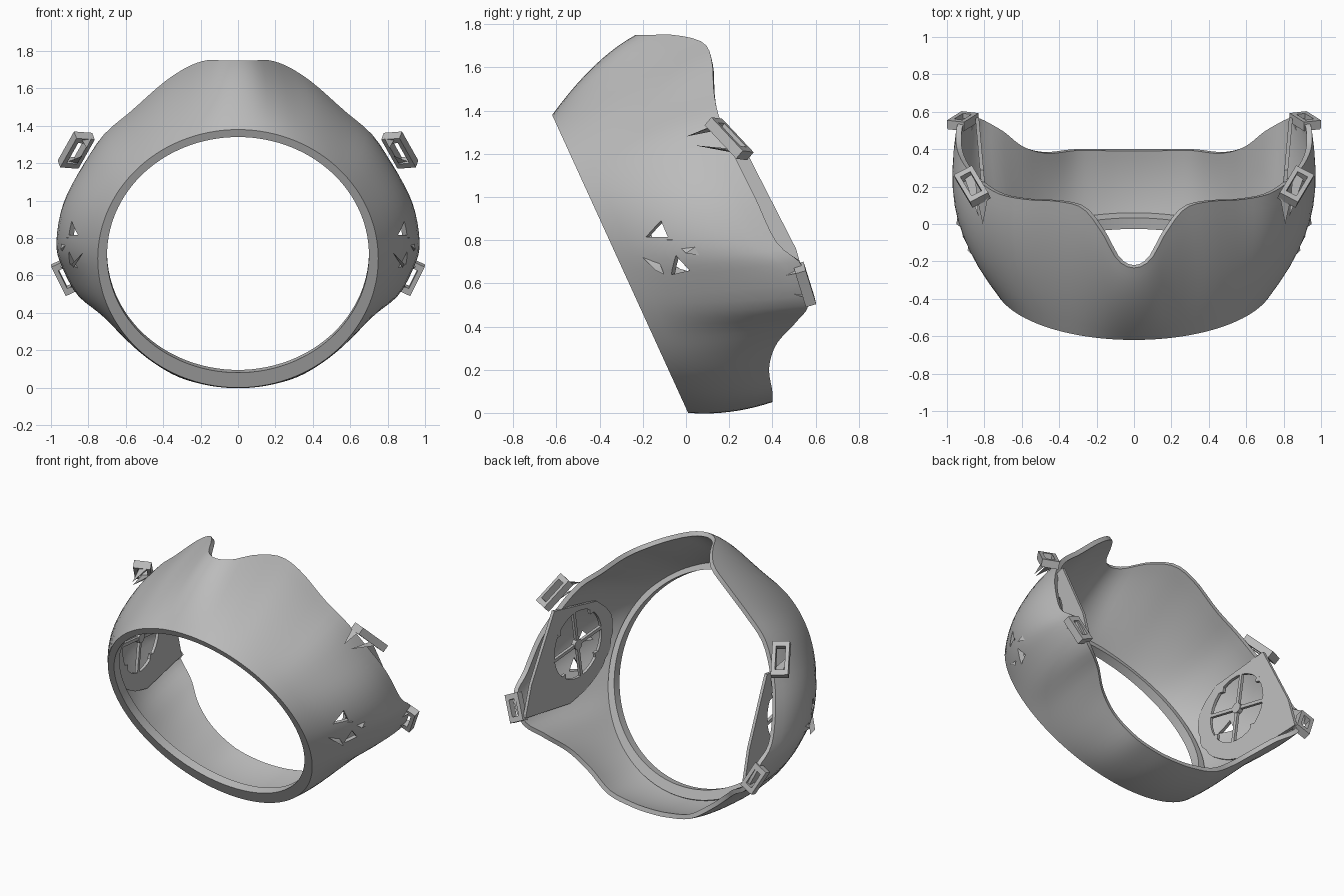
import bpy, bmesh, math
from mathutils import Vector, Matrix

cube = bpy.data.objects.get("Cube")
if cube:
    bpy.data.objects.remove(cube, do_unlink=True)

grey = bpy.data.materials.new("plain grey")
grey.use_nodes = True
GREY = (0.5, 0.5, 0.5, 1)
grey.diffuse_color = GREY
grey.node_tree.nodes["Principled BSDF"].inputs["Base Color"].default_value = GREY


def make(name, bm, mirror=True):
    bmesh.ops.recalc_face_normals(bm, faces=bm.faces)
    mesh = bpy.data.meshes.new(name)
    bm.to_mesh(mesh)
    bm.free()
    mesh.materials.append(grey)
    ob = bpy.data.objects.new(name, mesh)
    bpy.context.collection.objects.link(ob)
    if mirror:
        ob.modifiers.new("mirror", 'MIRROR')
    return ob


def cut(ob, cutter):
    mod = ob.modifiers.new("cut", 'BOOLEAN')
    mod.operation, mod.solver, mod.object = 'DIFFERENCE', 'EXACT', cutter
    cutter.hide_render = True


def finish(ob, angle=35):
    bpy.ops.object.select_all(action='DESELECT')
    ob.select_set(True)
    bpy.context.view_layer.objects.active = ob
    bpy.ops.object.convert(target='MESH')
    bpy.ops.object.shade_smooth_by_angle(angle=math.radians(angle))


def hull(bm, points):
    verts = [bm.verts.new(p) for p in points]
    bmesh.ops.convex_hull(bm, input=verts)


def box(bm, centre, axes, size):
    m = Matrix(axes).transposed().to_4x4() @ Matrix.Diagonal((*size, 1))
    bmesh.ops.create_cube(bm, size=1, matrix=Matrix.Translation(centre) @ m)


def loft(bm, rows):
    grid = [[bm.verts.new(p) for p in row] for row in rows]
    n = len(grid[0])
    for a, b in zip(grid, grid[1:]):
        for i in range(n):
            j = (i + 1) % n
            bm.faces.new((a[i], a[j], b[j], b[i]))


# Rear edge of the shell: angle from the top, then x, y, z
REAR = [(0, 0, -.235, 1.75), (8, .09, -.19, 1.75), (16, .17, -.05, 1.75),
        (25, .27, .08, 1.715), (34, .4, .12, 1.63), (44, .57, .13, 1.48),
        (54, .72, .16, 1.35), (64, .83, .23, 1.18), (75, .91, .32, 1),
        (87, .95, .42, .79), (98, .94, .54, .68), (107, .86, .57, .51),
        (118, .73, .51, .42), (130, .61, .42, .32), (142, .48, .385, .21),
        (155, .32, .4, .1), (168, .15, .4, .06), (180, 0, .4, .05)]


def rear(t):
    i = max(k for k in range(len(REAR) - 1) if REAR[k][0] <= t)
    flip = lambda q: (-q[0], -q[1], q[2], q[3])
    p1, p2 = Vector(REAR[i][1:]), Vector(REAR[i + 1][1:])
    p0 = Vector((REAR[i - 1] if i else flip(REAR[1]))[1:])
    p3 = Vector((REAR[i + 2] if i + 2 < len(REAR) else flip(REAR[-2]))[1:])
    u = (t - REAR[i][0]) / (REAR[i + 1][0] - REAR[i][0])
    return p1 + ((p2 - p0) + ((2 * p0 - 5 * p1 + 4 * p2 - p3)
                 + (3 * p1 - p0 - 3 * p2 + p3) * u) * u) * u * .5


def front(t, rx=.75, rz=.69, cz=.69):
    a = math.radians(t)
    z = cz + rz * math.cos(a)
    return Vector((rx * math.sin(a), .01 - .4565 * z, z))


def surf(t, s):
    side = -1 if t < 0 else 1
    t = abs(t)
    a = math.radians(t)
    bulge = .02 + .02 * (t < 120) * math.cos(a * .75) + .07 * math.exp(-((t - 82) / 24) ** 2)
    p = front(t).lerp(rear(t), s)
    p += Vector((math.sin(a), 0, math.cos(a))) * bulge * 4 * s * (1 - s)
    p.x *= side
    return p


# Main shell
bm = bmesh.new()
loft(bm, [[surf(t, s / 10) for t in range(-180, 180, 3)] for s in range(11)])
shell = make("shell", bm, False)
solid = shell.modifiers.new("thickness", 'SOLIDIFY')
solid.thickness, solid.offset = .03, -1

# Triangular vent openings in the shell sides
out = Vector((.85, -.5, 0))
VENTS = [[(.88, -.2, .815), (.88, -.11, .89), (.88, -.07, .815)],
         [(.91, -.05, .73), (.91, .01, .66), (.91, -.1, .64)]]
bm = bmesh.new()
for tri in VENTS:
    hull(bm, [Vector(p) + out * k for p in tri for k in (-.12, .2)])
vent_cutter = make("vent_cutter", bm)
cut(shell, vent_cutter)
finish(shell)

# Front ring around the opening
back = Vector((0, .91, .415))
angles = range(-180, 180, 3)
rows = [[front(t, *r) + back * d for t in angles] for r, d in
        (((.75, .69, .69), 0), ((.7, .63, .71), 0), ((.7, .63, .7), .06), ((.74, .68, .69), .06))]
bm = bmesh.new()
loft(bm, rows + rows[:1])
bmesh.ops.remove_doubles(bm, verts=bm.verts, dist=.0001)
finish(make("front_ring", bm, False))


# Flat inner plates, trimmed to the shell
def plate_x(y):
    return .775 + .09 * (y + .03)


outline = []
for t in range(58, 116, 3):
    for k in range(1, 40):
        p = surf(t, k / 40)
        if p.x - .045 > plate_x(p.y):
            outline.append((p.y, p.z))
            break
outline += [(.57, .55), (.51, .76), (.29, 1.19)]
bm = bmesh.new()
face = bm.faces.new([bm.verts.new((plate_x(y), y, z)) for y, z in outline])
made = bmesh.ops.extrude_face_region(bm, geom=[face])["geom"]
bmesh.ops.translate(bm, vec=(.02, 0, 0), verts=[v for v in made if isinstance(v, bmesh.types.BMVert)])
plate = make("inner_plate", bm)

hub = Vector((.793, .06, .88))
normal = Vector((1, -.09, 0)).normalized()
turn = normal.to_track_quat('Z', 'Y').to_matrix().to_4x4()
place = Matrix.Translation(hub) @ turn


def disc(bm, radius, depth):
    bmesh.ops.create_cone(bm, cap_ends=True, segments=32, radius1=radius, radius2=radius,
                          depth=depth, matrix=place)


bm = bmesh.new()
disc(bm, .23, .2)
plate_cutter = make("plate_cutter", bm)
cut(plate, plate_cutter)
finish(plate)

# Spokes, hub and edge studs of the round grille
bm = bmesh.new()
disc(bm, .035, .03)
along = Vector((.09, 1, 0)).normalized()
up = Vector((0, 0, 1))
for k in range(2):
    a = math.radians(90 * k - 9)
    d = along * math.cos(a) + up * math.sin(a)
    e = normal.cross(d)
    box(bm, hub, (normal, d, e), (.02, .47, .022))
    diagonal = (d + e).normalized()
    for s in (-1, 1):
        box(bm, hub + diagonal * .225 * s, (normal, d, e), (.02, .03, .03))
finish(make("vent_grille", bm))


# Strap loops: rectangular frames standing off the rim
def strap_loop(name, centre, long_axis, outward, length, height, gusset):
    u = Vector(long_axis).normalized()
    w = u.cross(Vector(outward)).normalized()
    v = w.cross(u)
    c = Vector(centre)
    bm = bmesh.new()
    for s in (-1, 1):
        box(bm, c + u * s * (length - .035) / 2, (u, v, w), (.035, height, .05))
        box(bm, c + v * s * (height - .025) / 2, (u, v, w), (length, .025, .05))
    for s in (-1, 1):
        foot = c - v * height * .45 + u * s * length * .4
        hull(bm, [foot + u * .02, foot - u * .02, foot + v * .06, Vector(gusset) + u * s * .03])
    finish(make(name, bm))


strap_loop("upper_strap_loop", (.865, .2, 1.27), (.09, .15, -.16), (.75, -.5, .15),
           .23, .11, (.82, .02, 1.26))
strap_loop("lower_strap_loop", (.915, .55, .595), (-.08, .05, -.16), (.85, .1, -.4),
           .18, .1, (.9, .42, .6))

# Pointed hoods beside the vents
bm = bmesh.new()
hull(bm, [(.91, -.03, .77), (.93, .12, .82), (.93, .12, .72), (.95, 0, .74)])
hull(bm, [(.83, -.2, .72), (.88, -.1, .64), (.86, -.12, .69), (.89, -.14, .66)])
hull(bm, [(.83, -.2, .81), (.9, -.07, .81), (.92, -.06, .8), (.85, -.16, .79)])
finish(make("vent_hood", bm))

for cutter in (vent_cutter, plate_cutter):
    bpy.data.objects.remove(cutter, do_unlink=True)
